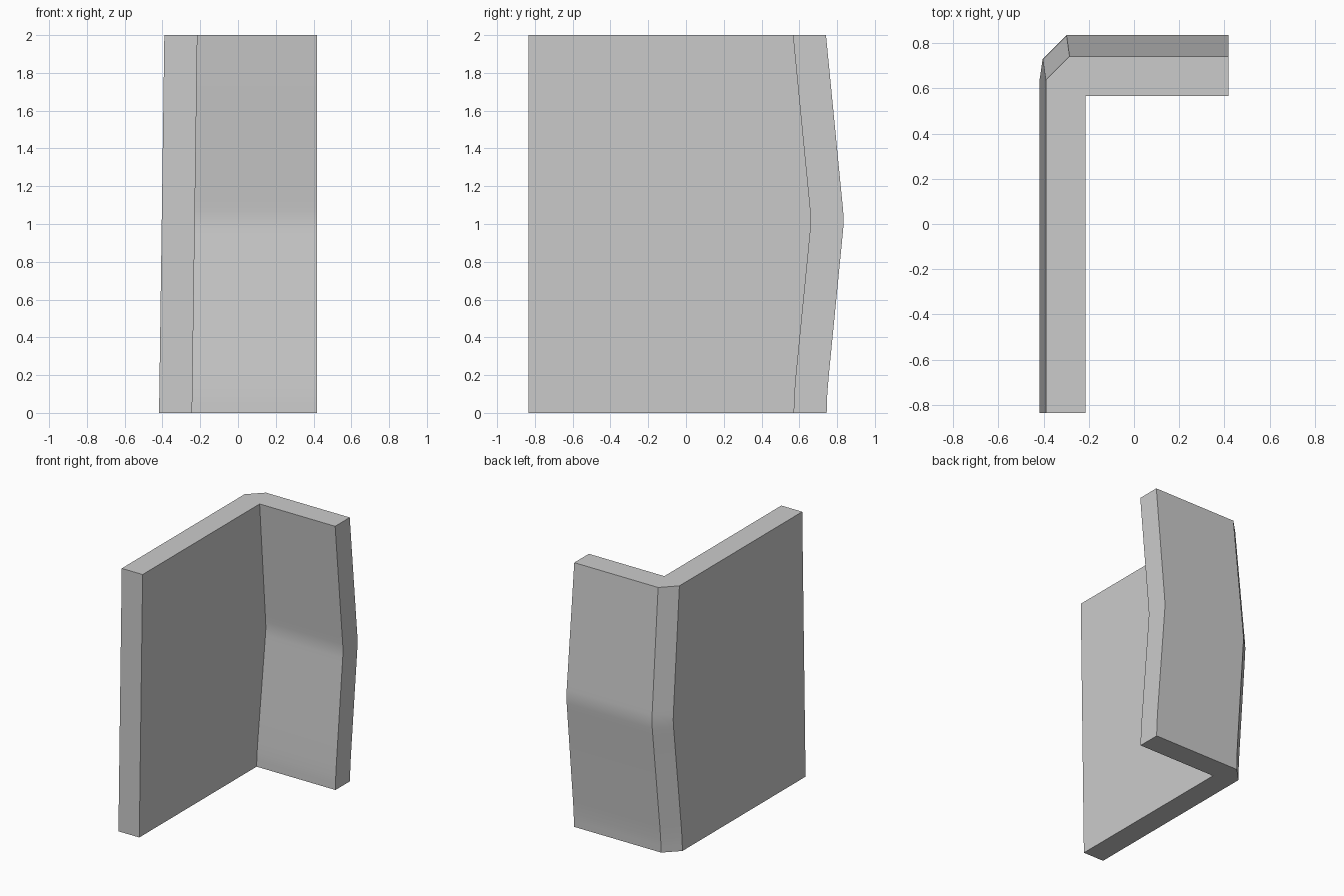
import bpy
import bmesh
import math

cube = bpy.data.objects.get("Cube")
if cube:
    bpy.data.objects.remove(cube, do_unlink=True)

# Plain grey metal
grey = bpy.data.materials.new("plain_grey")
grey.use_nodes = True
colour = (0.6, 0.6, 0.6, 1.0)
grey.diffuse_color = colour
grey.node_tree.nodes["Principled BSDF"].inputs["Base Color"].default_value = colour

HEIGHT = 2.0
THICK = 0.175
CHAMFER = 0.105
FRONT = -0.835
END = 0.418

# Height and outer position of the bent back flange
bend = [(0, 0.745), (0.05, 0.746), (0.1, 0.748), (0.2, 0.756), (0.92, 0.827),
        (0.97, 0.832), (1.02, 0.835), (1.07, 0.832), (1.12, 0.827), (HEIGHT, 0.741)]


def section(z, back):
    """L-shaped outline with a chamfered outer corner."""
    side = -0.418 + 0.028 * z / HEIGHT
    return [(side, FRONT), (side + THICK, FRONT),
            (side + THICK, back - THICK), (END, back - THICK),
            (END, back), (side + CHAMFER, back), (side, back - CHAMFER)]


# Loft the outline up the bend
bm = bmesh.new()
rings = [[bm.verts.new((x, y, z)) for x, y in section(z, back)] for z, back in bend]
for low, high in zip(rings, rings[1:]):
    for i in range(len(low)):
        j = (i + 1) % len(low)
        bm.faces.new((low[i], low[j], high[j], high[i]))
bm.faces.new(rings[0][::-1])
bm.faces.new(rings[-1])
bmesh.ops.recalc_face_normals(bm, faces=bm.faces[:])

mesh = bpy.data.meshes.new("bent_angle_bracket")
bm.to_mesh(mesh)
bm.free()
mesh.materials.append(grey)
bracket = bpy.data.objects.new("bent_angle_bracket", mesh)
bpy.context.collection.objects.link(bracket)

# Smooth the bend, keep the edges sharp
bpy.ops.object.select_all(action="DESELECT")
bracket.select_set(True)
bpy.context.view_layer.objects.active = bracket
bpy.ops.object.shade_smooth_by_angle(angle=math.radians(25))
